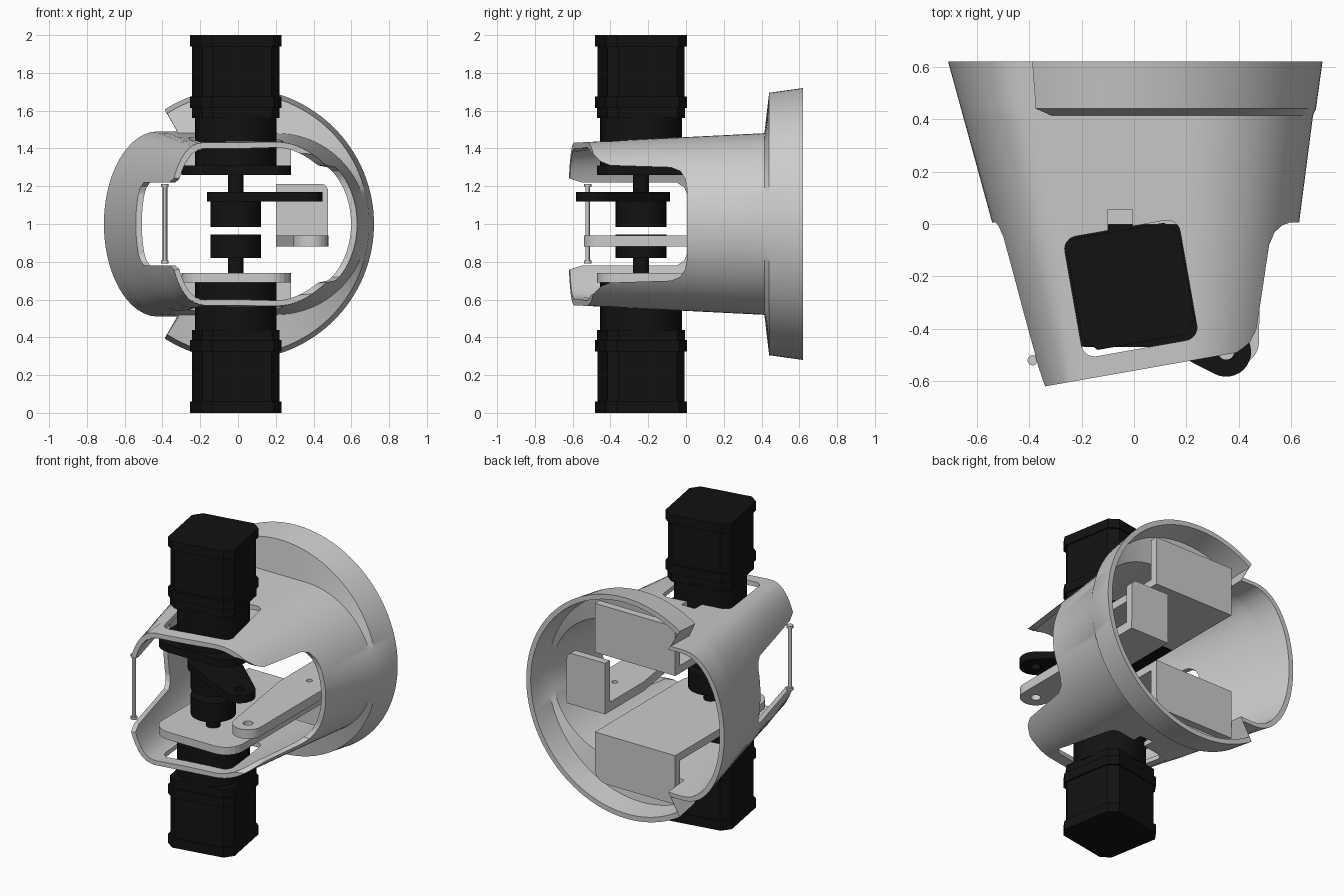
import bpy, bmesh
from math import sin, cos, radians, sqrt, pi, hypot, atan2
from mathutils import Matrix, Vector

if "Cube" in bpy.data.objects:
    bpy.data.objects.remove(bpy.data.objects["Cube"])

TILT = radians(10)
MX, MY = -0.012, -0.238          # motor axis
black = bpy.data.materials.new("black")
black.diffuse_color = (0.006, 0.006, 0.006, 1)
black.use_nodes = True
black.node_tree.nodes["Principled BSDF"].inputs["Base Color"].default_value = black.diffuse_color


def make(name, bm, mat=None, smooth=False):
    bmesh.ops.recalc_face_normals(bm, faces=bm.faces[:])
    me = bpy.data.meshes.new(name)
    bm.to_mesh(me)
    bm.free()
    ob = bpy.data.objects.new(name, me)
    bpy.context.collection.objects.link(ob)
    if mat:
        me.materials.append(mat)
    if smooth:
        shade(ob)
    return ob


def shade(ob):
    bpy.ops.object.select_all(action='DESELECT')
    ob.select_set(True)
    bpy.context.view_layer.objects.active = ob
    bpy.ops.object.shade_smooth_by_angle(angle=radians(30))


def loft(name, rings, mat=None, closed=False, smooth=False):
    """Skin equal-length rings of 3D points; cap the ends unless closed."""
    bm = bmesh.new()
    vs = [[bm.verts.new(p) for p in r] for r in rings]
    n = len(vs[0])
    pairs = list(zip(vs, vs[1:])) + ([(vs[-1], vs[0])] if closed else [])
    for a, b in pairs:
        for i in range(n):
            bm.faces.new((a[i], a[(i + 1) % n], b[(i + 1) % n], b[i]))
    if not closed:
        bm.faces.new(vs[0])
        bm.faces.new(vs[-1])
    return make(name, bm, mat, smooth)


def slab(name, pts, z0, z1, mat=None):
    return loft(name, [[(x, y, z) for x, y in pts] for z in (z0, z1)], mat)


def cyl(name, x, y, r, z0, z1, mat=None, n=32):
    pts = [(x + r * cos(2 * pi * i / n), y + r * sin(2 * pi * i / n)) for i in range(n)]
    ob = slab(name, pts, z0, z1, mat)
    shade(ob)
    return ob


def box(name, x0, x1, y0, y1, z0, z1, mat=None):
    return slab(name, [(x0, y0), (x1, y0), (x1, y1), (x0, y1)], z0, z1, mat)


def cut(ob, *cutters):
    bpy.context.view_layer.objects.active = ob
    for c in cutters:
        c.hide_render = True
        m = ob.modifiers.new("cut", 'BOOLEAN')
        m.operation, m.solver, m.object = 'DIFFERENCE', 'EXACT', c
        bpy.ops.object.modifier_apply(modifier=m.name)
        bpy.data.objects.remove(c)


def rounded(x0, x1, y0, y1, radii):
    """Rectangle outline with a radius per corner (from lower left, anticlockwise)."""
    out = []
    for k, (cx, cy, sx, sy) in enumerate([(x0, y0, 1, 1), (x1, y0, -1, 1), (x1, y1, -1, -1), (x0, y1, 1, -1)]):
        r = radii[k]
        for i in range(7 if r else 1):
            a = pi + k * pi / 2 + i * pi / 12
            out.append((cx + sx * r + r * cos(a), cy + sy * r + r * sin(a)))
    return out


def link(xa, ya, ra, xb, yb, rb, n=14):
    """Outline of two circles joined by their tangents."""
    d = atan2(yb - ya, xb - xa)
    t = pi / 2 - math_asin((ra - rb) / hypot(xb - xa, yb - ya))
    arc = lambda x, y, r, a, b: [(x + r * cos(a + (b - a) * i / n), y + r * sin(a + (b - a) * i / n)) for i in range(n + 1)]
    return arc(xb, yb, rb, d - t, d + t) + arc(xa, ya, ra, d + t, d + 2 * pi - t)


def math_asin(v):
    return atan2(v, sqrt(1 - v * v))


def turned(x, y):
    return (MX + x * cos(TILT) - y * sin(TILT), MY + x * sin(TILT) + y * cos(TILT))


# ---- housing: flat-topped oval cone with a round rear flange
def body_radius(a, y):
    left, right = -0.54 - 0.274 * y, 0.63 + 0.13 * y
    h, cl, cr = 0.46 + 0.05 * y, -0.31 - 0.18 * y, 0.2
    lo, hi = 0.0, 1.2
    for _ in range(30):
        r = (lo + hi) / 2
        x, z = r * cos(a), r * sin(a)
        e = (x - cl) / (left - cl) if x < cl else (x - cr) / (right - cr) if x > cr else 0
        lo, hi = (r, hi) if e * e + (z / h) ** 2 < 1 else (lo, r)
    return lo


WEDGE = radians(123)
angles = sorted([-pi + 2 * pi * (i + 0.5) / 120 for i in range(120)] +
                [s * (WEDGE + d) for s in (-1, 1) for d in (-0.006, 0.006)])


def ring(y, flange=0, thick=0):
    out = []
    for a in angles:
        r = body_radius(a, y)
        if flange and abs(a) < WEDGE:
            r = max(r, flange)
        r -= thick
        out.append((r * cos(a), y, 1 + r * sin(a)))
    return out


T = 0.032
housing = loft("housing", [ring(-0.75), ring(-0.35), ring(0), ring(0.415), ring(0.44, 0.695), ring(0.62, 0.72),
                           ring(0.62, 0.72, T), ring(0.47, 0.70, T), ring(0.445, 0, T), ring(0, 0, T),
                           ring(-0.35, 0, T), ring(-0.75, 0, T)], closed=True)


def side_cutter(half, x0, x1):
    prof = half + [(y, -z) for y, z in reversed(half)]
    return loft("side_cutter", [[(x, y, 1 + z) for y, z in prof] for x in (x0, x1)])


front = box("front_cutter", -2, 2, -1, 0, -1, 3)
front.matrix_world = Matrix.Translation((-0.34, -0.62, 0)) @ Matrix.Rotation(TILT, 4, 'Z')
bpy.context.view_layer.update()
right_cut = side_cutter([(0.005, 0.19), (-0.005, 0.24), (-0.03, 0.28), (-0.08, 0.3), (-0.4, 0.31),
                         (-0.45, 0.33), (-0.49, 0.37), (-0.54, 0.39), (-1, 0.392)], 0.22, 1.5)
left_cut = side_cutter([(0.005, 0.16), (-0.01, 0.195), (-0.05, 0.22), (-0.55, 0.22), (-0.6, 0.235), (-1, 0.4)], -1.5, -0.15)
hole = slab("motor_cutter", [turned(x, y) for x, y in rounded(-0.225, 0.222, -0.24, 0.225, [0.05] * 4)], -0.5, 2.5)
notch = box("notch_cutter", -0.1, -0.005, -0.1, 0.055, -0.5, 2.5)
cut(housing, front, right_cut, left_cut, hole, notch)
shade(housing)


# ---- motors, mirrored about z = 1
def octagon(a, z, c=0.05):
    b = a - c
    return [(*turned(x, y), z) for x, y in
            [(a, -b), (a, b), (b, a), (-b, a), (-a, b), (-a, -b), (-b, -a), (b, -a)]]


for side, s in (("upper", 1), ("lower", -1)):
    Z = lambda h: 1 + s * h
    steps = [(0.56, 0.208), (0.615, 0.208), (0.615, 0.217), (0.675, 0.217), (0.675, 0.207),
             (0.94, 0.207), (0.94, 0.217), (1.0, 0.217)]
    loft(side + "_motor", [octagon(a, Z(h)) for h, a in steps], black)
    cyl(side + "_gearbox", MX, MY, 0.216, Z(0.30), Z(0.57), black)
    cyl(side + "_shaft", MX, MY, 0.042, Z(0.1), Z(0.31), black, 20)
    # mounting plate with a rear tab turned outwards
    up = s > 0
    lo, hi = sorted((Z(0.26), Z(0.31)))
    if up:
        slab("upper_motor_plate", rounded(-0.3, 0.28, -0.47, 0.0, [0.12, 0.12, 0, 0]), lo, hi, black)
        box("upper_bracket_plate", -0.3, 0.28, 0.0, 0.54, lo, hi)
    else:
        slab("lower_bracket_plate", rounded(-0.3, 0.28, -0.47, 0.54, [0.12, 0.12, 0, 0]), lo, hi)
    t0, t1 = sorted((Z(0.26), Z(0.58)))
    rr = [0, 0, 0.06, 0.0] if up else [0.0, 0.08, 0, 0]
    tab = rounded(-0.3, 0.28, t0, t1, [0] * 4 if up else rr)
    loft(side + "_bracket_tab", [[(x, y, z) for x, z in tab] for y in (0.49, 0.54)])

# ---- drums and crank
cyl("upper_drum", MX, MY, 0.134, 0.985, 1.13, black)
cyl("lower_drum", MX, MY, 0.134, 0.82, 0.945, black)
crank = slab("crank_arm", link(MX, MY, 0.153, 0.352, -0.488, 0.095), 1.12, 1.17, black)
cut(crank, cyl("pin_cutter", 0.352, -0.488, 0.03, 1.0, 1.3))

# ---- follower arm with upright rear tab
arm_pts = [(0.385 + 0.093 * cos(a), -0.447 + 0.093 * sin(a)) for a in [pi + i * pi / 14 for i in range(15)]]
arm = slab("follower_arm", arm_pts + [(0.48, 0.55), (0.2, 0.55), (0.2, 0.15)], 0.88, 0.94)
cut(arm, cyl("pin_cutter", 0.385, -0.447, 0.03, 0.8, 1.0), cyl("pin_cutter", 0.34, 0.25, 0.018, 0.8, 1.0))
tab = rounded(0.2, 0.477, 0.88, 1.213, [0, 0, 0.04, 0])
loft("follower_tab", [[(x, y, z) for x, z in tab] for y in (0.5, 0.55)])

# ---- guide rod at the front left
cyl("guide_rod", -0.387, -0.52, 0.013, 0.79, 1.21, None, 12)
for z in (0.79, 1.195):
    cyl("rod_cap", -0.387, -0.52, 0.02, z, z + 0.017, None, 12)
